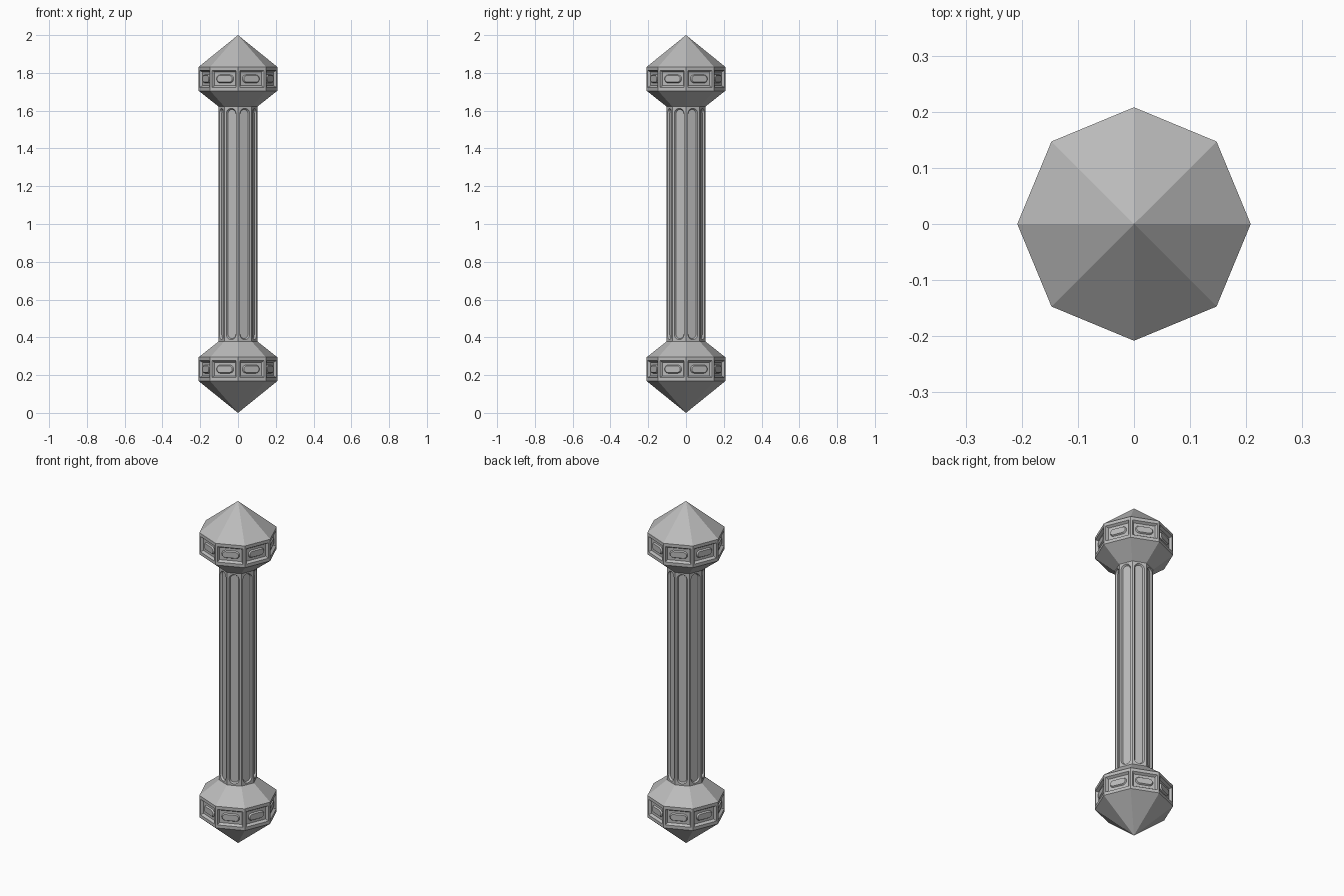
import bpy, bmesh, math
from mathutils import Vector, Matrix

if "Cube" in bpy.data.objects:
    bpy.data.objects.remove(bpy.data.objects["Cube"])

SIDES = 8
stone = bpy.data.materials.new("grey stone")
stone.diffuse_color = (0.5, 0.5, 0.5, 1)
stone.use_nodes = True
stone.node_tree.nodes["Principled BSDF"].inputs["Base Color"].default_value = stone.diffuse_color


def rounded(hw, hh, r, n=5):
    """Rounded rectangle loop; r = 0 repeats the corners so loops always match."""
    pts = []
    for q, (sx, sy) in enumerate([(1, 1), (-1, 1), (-1, -1), (1, -1)]):
        for k in range(n + 1):
            a = math.pi / 2 * (q + k / n)
            pts.append((sx * (hw - r) + r * math.cos(a), sy * (hh - r) + r * math.sin(a)))
    return pts


def panel(bm, angle, radius, zc, loops):
    """One prism side made of nested loops (half width, half height, corner radius, depth)."""
    n = Vector((math.cos(angle), math.sin(angle), 0))
    u = Vector((-n.y, n.x, 0))
    apothem = radius * math.cos(math.pi / SIDES)
    rings = []
    for hw, hh, r, depth in loops:
        rings.append([bm.verts.new(n * (apothem - depth) + u * x + Vector((0, 0, zc + y)))
                      for x, y in rounded(hw, hh, r)])
    for a, b in zip(rings, rings[1:]):
        m = len(a)
        for i in range(m):
            j = (i + 1) % m
            bm.faces.new((a[i], a[j], b[j], b[i]))
    bm.faces.new(rings[-1])


def cone(bm, r1, z1, r2, z2):
    """Octagonal facets between two heights; a zero radius makes a point."""
    for i in range(SIDES):
        a, b = (2 * math.pi * k / SIDES for k in (i, i + 1))
        ring = [(r1, z1, a), (r1, z1, b), (r2, z2, b), (r2, z2, a)]
        bm.faces.new([bm.verts.new((r * math.cos(t), r * math.sin(t), z)) for r, z, t in ring])


def finish(bm, name, mirror=False):
    bmesh.ops.remove_doubles(bm, verts=bm.verts, dist=0.0002)
    if mirror:
        bmesh.ops.transform(bm, verts=bm.verts,
                            matrix=Matrix.Translation((0, 0, 2)) @ Matrix.Scale(-1, 4, (0, 0, 1)))
    bmesh.ops.recalc_face_normals(bm, faces=bm.faces)
    me = bpy.data.meshes.new(name)
    bm.to_mesh(me)
    bm.free()
    me.materials.append(stone)
    ob = bpy.data.objects.new(name, me)
    bpy.context.collection.objects.link(ob)


def angles():
    return [2 * math.pi * (i + 0.5) / SIDES for i in range(SIDES)]


# End heads: point, panelled band and collar
R, Z0, Z1 = 0.208, 0.168, 0.295
half = R * math.sin(math.pi / SIDES)
for name, mirror in (("bottom_head", False), ("top_head", True)):
    bm = bmesh.new()
    cone(bm, 0, 0, R, Z0)
    for a in angles():
        panel(bm, a, R, (Z0 + Z1) / 2, [
            (half, (Z1 - Z0) / 2, 0, 0),
            (0.069, 0.045, 0, 0),          # frame
            (0.060, 0.036, 0, 0.014),      # sloped recess
            (0.049, 0.022, 0.022, 0.014),  # raised lozenge
            (0.044, 0.017, 0.017, 0.006)])
    cone(bm, R, Z1, 0.088, 0.39)
    cone(bm, 0.088, 0.39, 0, 0.39)
    finish(bm, name, mirror)

# Shaft with a round-ended flute on every side
R = 0.102
half = R * math.sin(math.pi / SIDES)
bm = bmesh.new()
for a in angles():
    panel(bm, a, R, 1.0, [
        (half, 0.65, 0, 0),
        (0.028, 0.612, 0.028, 0),
        (0.022, 0.606, 0.022, 0.010)])
cone(bm, 0, 0.35, R, 0.35)
cone(bm, 0, 1.65, R, 1.65)
finish(bm, "shaft")
